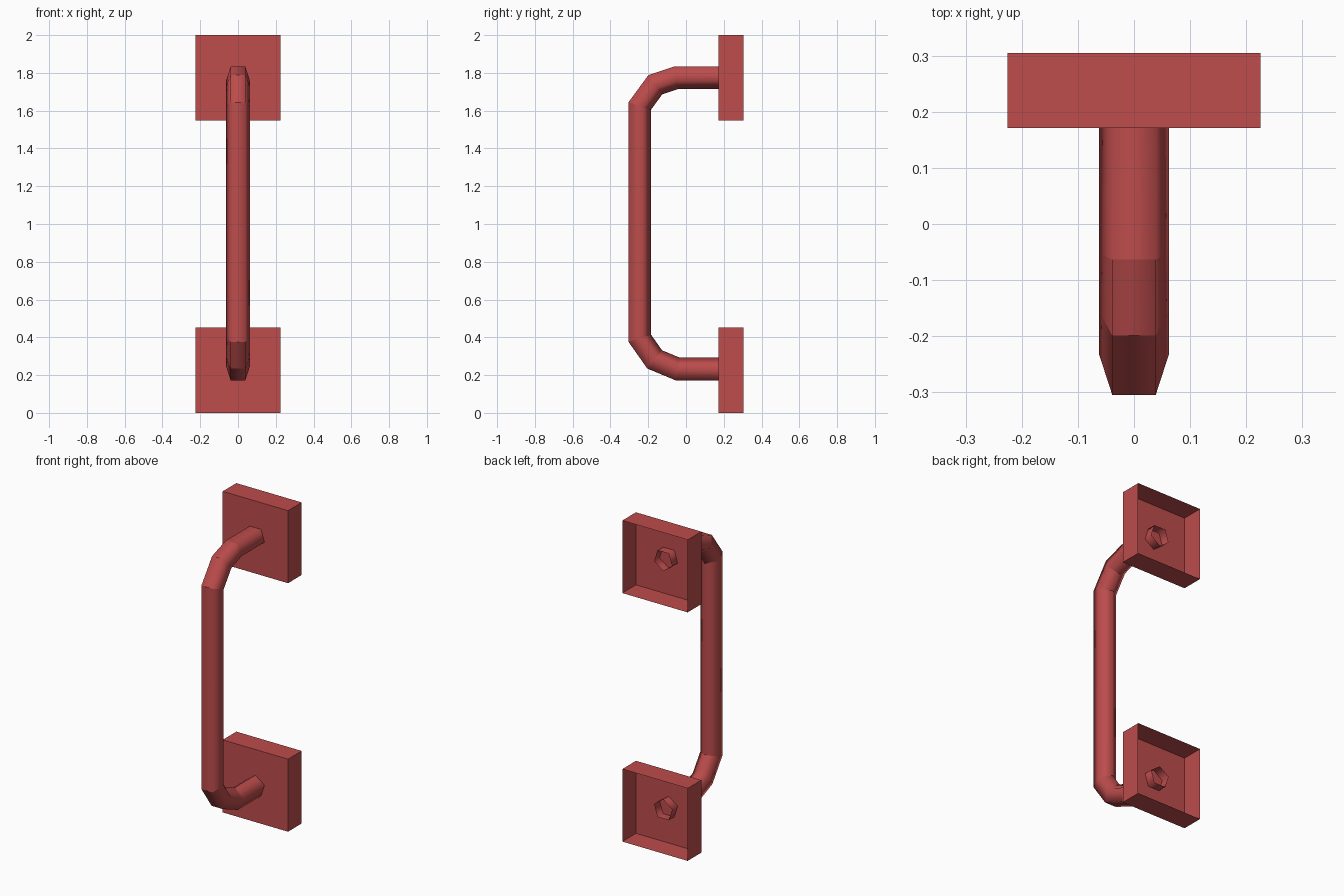
import bpy
import bmesh
from math import sin, cos, tau
from mathutils import Vector

if "Cube" in bpy.data.objects:
    bpy.data.objects.remove(bpy.data.objects["Cube"], do_unlink=True)

red = bpy.data.materials.new("muted red")
red.use_nodes = True
colour = (0.51, 0.072, 0.072, 1)
red.diffuse_color = colour
red.node_tree.nodes["Principled BSDF"].inputs["Base Color"].default_value = colour


def add_object(name, bm):
    mesh = bpy.data.meshes.new(name)
    bm.to_mesh(mesh)
    bm.free()
    mesh.materials.append(red)
    obj = bpy.data.objects.new(name, mesh)
    bpy.context.collection.objects.link(obj)


# Square mounting plates: thin shells, open at the back
def mounting_plate(name, height):
    bm = bmesh.new()
    bmesh.ops.create_cube(bm, size=1)
    back = [f for f in bm.faces if f.normal.y > 0.9]
    bmesh.ops.delete(bm, geom=back, context='FACES_ONLY')
    bmesh.ops.scale(bm, vec=(0.45, 0.134, 0.452), verts=bm.verts)
    bmesh.ops.translate(bm, vec=(0, 0.238, height), verts=bm.verts)
    add_object(name, bm)


mounting_plate("lower_plate", 0.226)
mounting_plate("upper_plate", 1.774)

# Five-sided grip tube swept along a bracket path with mitred joints
SIDES, RADIUS = 5, 0.066
path = [Vector((0, y, z)) for y, z in (
    (0.225, 0.226), (-0.045, 0.226), (-0.17, 0.278), (-0.251, 0.393),
    (-0.251, 1.627), (-0.166, 1.743), (-0.055, 1.78), (0.225, 1.78))]
bm = bmesh.new()
rings = []
for i, p in enumerate(path):
    before = (p - path[max(i - 1, 0)]).normalized()
    after = (path[min(i + 1, len(path) - 1)] - p).normalized()
    tangent = (before + after).normalized()
    mitre = max(tangent.dot(before), tangent.dot(after))
    inward = Vector((0, tangent.z, -tangent.y)) / mitre
    ring = []
    for k in range(SIDES):
        a = tau * k / SIDES
        offset = inward * cos(a) + Vector((sin(a), 0, 0))
        ring.append(bm.verts.new(p + offset * RADIUS))
    rings.append(ring)

for low, high in zip(rings, rings[1:]):
    for k in range(SIDES):
        n = (k + 1) % SIDES
        face = bm.faces.new((low[k], low[n], high[n], high[k]))
        face.smooth = True
bmesh.ops.recalc_face_normals(bm, faces=bm.faces)

# Crease the joints between tube sections
for ring in rings:
    for k in range(SIDES):
        bm.edges.get((ring[k], ring[(k + 1) % SIDES])).smooth = False
add_object("grip_tube", bm)
